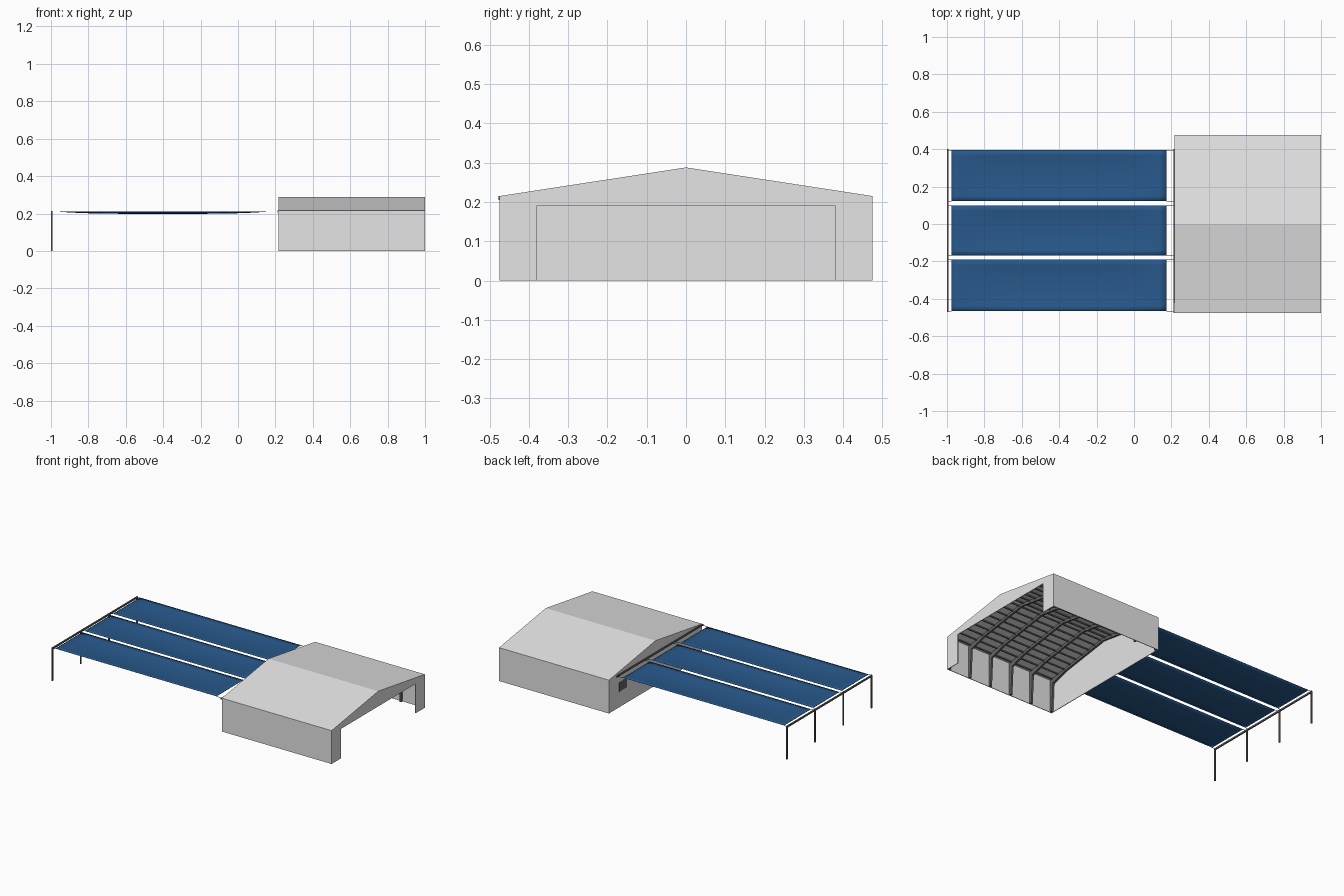
import bpy, bmesh, math
from mathutils import Vector

if "Cube" in bpy.data.objects:
    bpy.data.objects.remove(bpy.data.objects["Cube"])


def material(name, rgb):
    m = bpy.data.materials.new(name)
    m.diffuse_color = (*rgb, 1)
    m.use_nodes = True
    m.node_tree.nodes["Principled BSDF"].inputs["Base Color"].default_value = m.diffuse_color
    return m


CLAD = material("light_grey_cladding", (0.78, 0.78, 0.78))
STEEL = material("dark_steel", (0.13, 0.13, 0.13))
BLUE = material("blue_canvas", (0.021, 0.1, 0.262))


def finish(name, bm, mat):
    bmesh.ops.recalc_face_normals(bm, faces=bm.faces)
    me = bpy.data.meshes.new(name)
    bm.to_mesh(me)
    bm.free()
    me.materials.append(mat)
    ob = bpy.data.objects.new(name, me)
    bpy.context.collection.objects.link(ob)
    return ob


def box(name, x0, x1, y0, y1, z0, z1, mat):
    bm = bmesh.new()
    bmesh.ops.create_cube(bm, size=1)
    for v in bm.verts:
        v.co = Vector((x0 + (v.co.x + .5) * (x1 - x0),
                       y0 + (v.co.y + .5) * (y1 - y0),
                       z0 + (v.co.z + .5) * (z1 - z0)))
    return finish(name, bm, mat)


def prism(name, profile, x0, x1, mat):
    """Extrude a (y, z) outline along x."""
    bm = bmesh.new()
    f = bm.faces.new([bm.verts.new((x0, y, z)) for y, z in profile])
    r = bmesh.ops.extrude_face_region(bm, geom=[f])
    bmesh.ops.translate(bm, vec=(x1 - x0, 0, 0),
                        verts=[g for g in r["geom"] if isinstance(g, bmesh.types.BMVert)])
    return finish(name, bm, mat)


X0, X1, W, EAVE, RIDGE, T = 0.217, 1.0, 0.475, 0.215, 0.288, 0.004


def roof_z(y):
    return RIDGE - (RIDGE - EAVE) * abs(y) / W


# Hall shell: walls and roof as one folded sheet
outline = [(-W, 0), (-W, EAVE), (0, RIDGE), (W, EAVE), (W, 0)]
inner = [(W - T, 0), (W - T, EAVE - T), (0, RIDGE - T), (-W + T, EAVE - T), (-W + T, 0)]
prism("walls_and_roof", outline + inner, X0 + .001, X1 - .001, CLAD)
prism("closed_gable", outline, X0, X0 + T, CLAD)
# Right gable is one outline running around the large door opening
D, DH = 0.38, 0.19
prism("door_gable", outline + [(D, 0), (D, DH), (-D, DH), (-D, 0)], X1 - T, X1, CLAD)

# Portal frames with tapered columns and haunched rafters
yo = W - T
frame = [(-yo, 0), (-yo, EAVE - T), (0, RIDGE - T), (yo, EAVE - T), (yo, 0),
         (yo - .014, 0), (yo - .024, EAVE - .034), (yo - .13, roof_z(yo - .13) - .022),
         (0, RIDGE - .022),
         (-yo + .13, roof_z(yo - .13) - .022), (-yo + .024, EAVE - .034), (-yo + .014, 0)]
N = 6
for i in range(N):
    x = X0 + T + (X1 - X0 - 2 * T - .012) * i / (N - 1)
    prism(f"portal_frame_{i + 1}", frame, x, x + .012, STEEL)

# Roof purlins
for s, side in ((-1, "front"), (1, "back")):
    for k in range(9):
        y = s * (0.02 + k * 0.054)
        z = roof_z(abs(y) + .003) - T
        box(f"{side}_purlin_{k + 1}", X0 + T, X1 - T, y - .003, y + .003, z - .007, z, STEEL)

# Beam and small flush panel on the outside of the closed gable
box("wall_beam", X0 - .006, X0, -W - .002, .40, .205, .215, STEEL)
box("wall_panel", X0 - .001, X0, .29, .37, .10, .16, STEEL)

# Posts and cross beam at the free end
for i in range(4):
    y = -0.466 + i * 0.2873
    box(f"canopy_post_{i + 1}", -1, -.992, y - .004, y + .004, 0, .205, STEEL)
box("canopy_cross_beam", -1, -.992, -.47, .40, .203, .213, STEEL)

# Sagging canvas sails with short tie cables at the corners
SX0, SX1, SZ, NX, NY = -0.976, 0.173, 0.212, 28, 10
for i, (y0, y1) in enumerate(((-.466, -.191), (-.168, .098), (.122, .395))):
    bm = bmesh.new()
    grid = []
    for a in range(NX + 1):
        u = a / NX
        row = []
        for b in range(NY + 1):
            v = b / NY
            sag = .013 * (1 - abs(2 * u - 1) ** 4) * (1 - (2 * v - 1) ** 2)
            row.append(bm.verts.new((SX0 + (SX1 - SX0) * u, y0 + (y1 - y0) * v, SZ - sag)))
        grid.append(row)
    for a in range(NX):
        for b in range(NY):
            bm.faces.new((grid[a][b], grid[a + 1][b], grid[a + 1][b + 1], grid[a][b + 1]))
    for f in bm.faces:
        f.smooth = True
    sail = finish(f"canvas_sail_{i + 1}", bm, BLUE)
    sol = sail.modifiers.new("thickness", "SOLIDIFY")
    sol.thickness = .0006
    for y, edge in ((y0, "front"), (y1, "back")):
        for end, xa, xb in (("post", -.994, SX0), ("hall", SX1, X0 - .004)):
            box(f"sail_{i + 1}_{edge}_{end}_cable", xa, xb, y - .001, y + .001,
                SZ - .002, SZ, STEEL)
